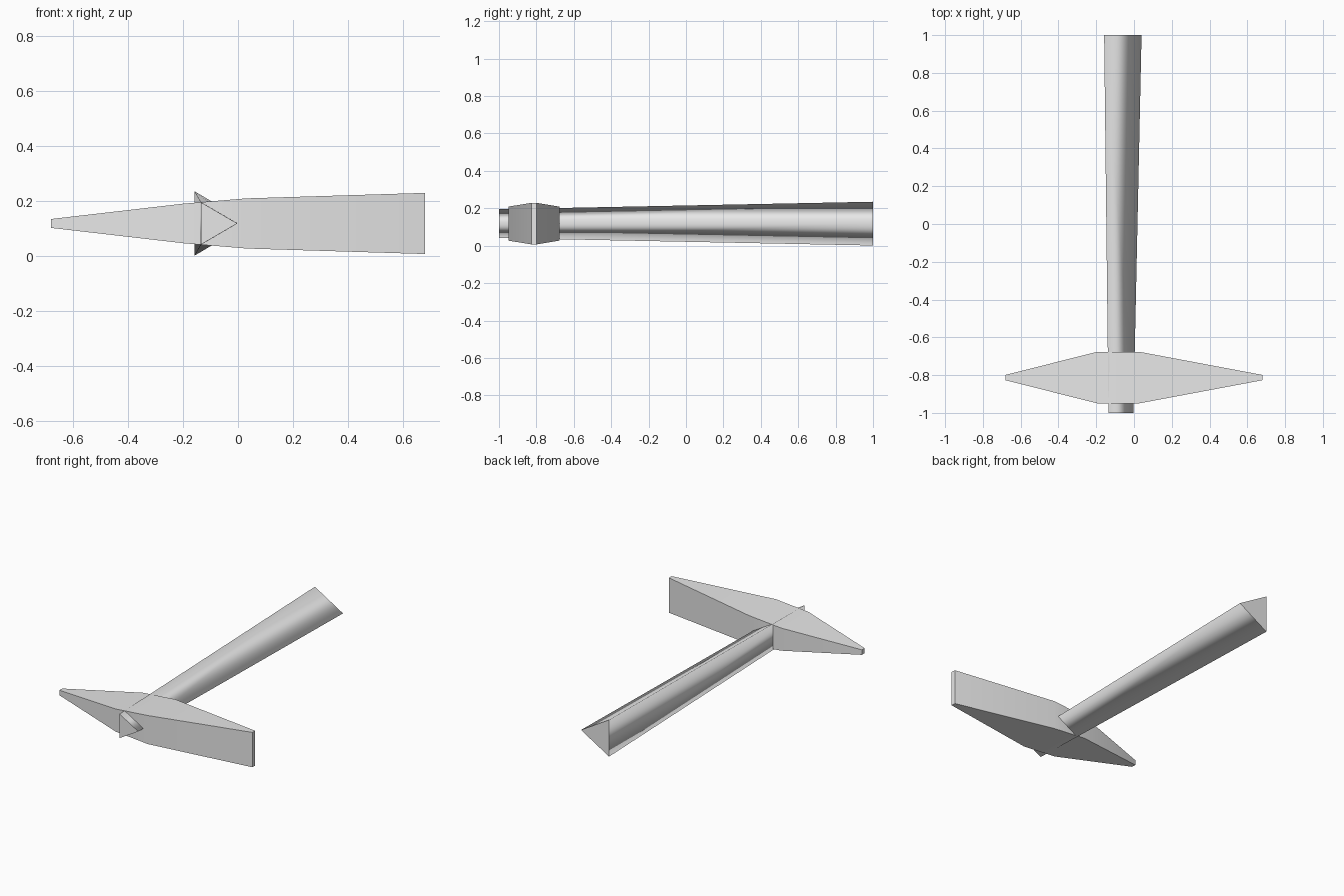
import bpy
import bmesh
import math

cube = bpy.data.objects.get("Cube")
if cube:
    bpy.data.objects.remove(cube, do_unlink=True)

grey = bpy.data.materials.new("plain_grey")
grey.use_nodes = True
colour = (0.8, 0.8, 0.8, 1)
grey.diffuse_color = colour
grey.node_tree.nodes["Principled BSDF"].inputs["Base Color"].default_value = colour

MID_Z = 0.118   # height of the shared centre line
HEAD_Y = -0.813  # centre of the head along the handle


def loft(name, sections):
    """Join matching cross-sections with quads and cap both ends."""
    bm = bmesh.new()
    rings = [[bm.verts.new(p) for p in ring] for ring in sections]
    for a, b in zip(rings, rings[1:]):
        for i in range(len(a)):
            j = (i + 1) % len(a)
            bm.faces.new((a[i], a[j], b[j], b[i]))
    for ring in (rings[0], rings[-1]):
        cap = bm.faces.new(ring)
        for edge in cap.edges:
            edge.smooth = False
    bmesh.ops.recalc_face_normals(bm, faces=bm.faces)
    mesh = bpy.data.meshes.new(name)
    bm.to_mesh(mesh)
    bm.free()
    mesh.materials.append(grey)
    obj = bpy.data.objects.new(name, mesh)
    bpy.context.collection.objects.link(obj)
    return obj


# Tapered three-sided handle, softly shaded along its length
def triangle(y, back_x, tip_x, half_height):
    return [(back_x, y, MID_Z + half_height),
            (back_x, y, MID_Z - half_height),
            (tip_x, y, MID_Z)]


handle = loft("handle", [triangle(-1, -0.135, -0.003, 0.077),
                         triangle(1, -0.158, 0.04, 0.117)])
for face in handle.data.polygons:
    face.use_smooth = len(face.vertices) == 4


# Head: pointed at one end, a broad upright blade at the other
def rectangle(x, half_y, half_z):
    return [(x, HEAD_Y + sy * half_y, MID_Z + sz * half_z)
            for sy, sz in ((-1, -1), (1, -1), (1, 1), (-1, 1))]


head = loft("head", [rectangle(-0.68, 0.014, 0.016),
                     rectangle(-0.197, 0.136, 0.072),
                     rectangle(0.03, 0.136, 0.091),
                     rectangle(0.68, 0.014, 0.111)])
bpy.ops.object.select_all(action="DESELECT")
head.select_set(True)
bpy.context.view_layer.objects.active = head
bpy.ops.object.shade_smooth_by_angle(angle=math.radians(30))
